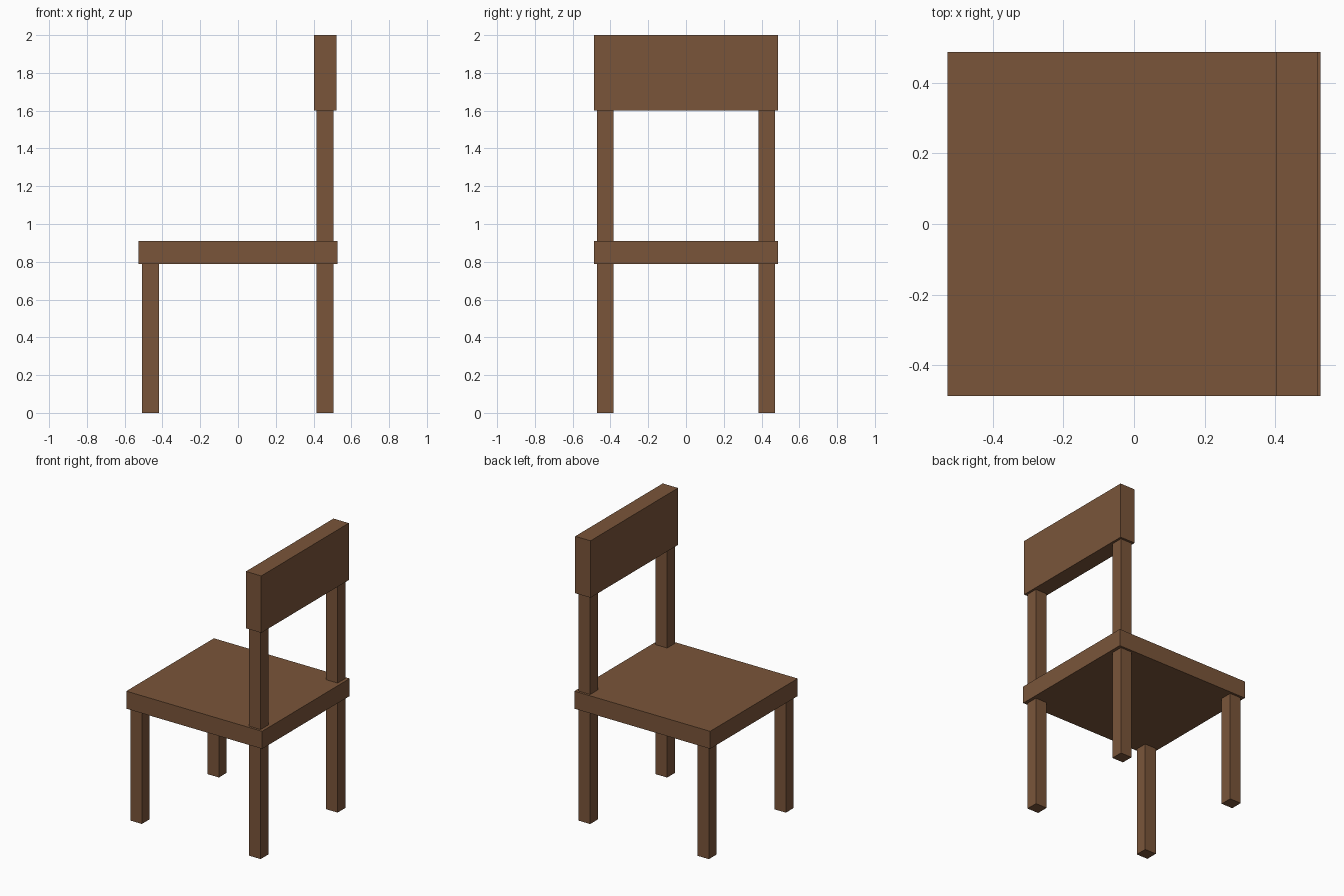
import bpy
import bmesh
from mathutils import Vector

if "Cube" in bpy.data.objects:
    bpy.data.objects.remove(bpy.data.objects["Cube"])

wood = bpy.data.materials.new("brown_wood")
wood.diffuse_color = (0.195, 0.091, 0.042, 1)
wood.use_nodes = True
wood.node_tree.nodes["Principled BSDF"].inputs["Base Color"].default_value = wood.diffuse_color


def box(name, x, y, z):
    """Box spanning the (min, max) ranges x, y and z."""
    bm = bmesh.new()
    bmesh.ops.create_cube(bm, size=1)
    bmesh.ops.scale(bm, verts=bm.verts, vec=[r[1] - r[0] for r in (x, y, z)])
    mesh = bpy.data.meshes.new(name)
    bm.to_mesh(mesh)
    bm.free()
    obj = bpy.data.objects.new(name, mesh)
    obj.location = Vector([(r[0] + r[1]) / 2 for r in (x, y, z)])
    mesh.materials.append(wood)
    bpy.context.collection.objects.link(obj)
    return obj


SEAT_BOTTOM, SEAT_TOP, REST_BOTTOM = 0.787, 0.91, 1.6

# Seat slab and backrest panel
box("seat", (-0.528, 0.528), (-0.486, 0.486), (SEAT_BOTTOM, SEAT_TOP))
box("backrest", (0.402, 0.521), (-0.486, 0.486), (REST_BOTTOM, 2.0))

# Legs, with the back posts standing over the rear pair
for side, y in (("near", (-0.47, -0.385)), ("far", (0.385, 0.47))):
    box(f"front_leg_{side}", (-0.507, -0.418), y, (0, SEAT_BOTTOM))
    box(f"rear_leg_{side}", (0.416, 0.505), y, (0, SEAT_BOTTOM))
    box(f"back_post_{side}", (0.416, 0.505), y, (SEAT_TOP, REST_BOTTOM))
